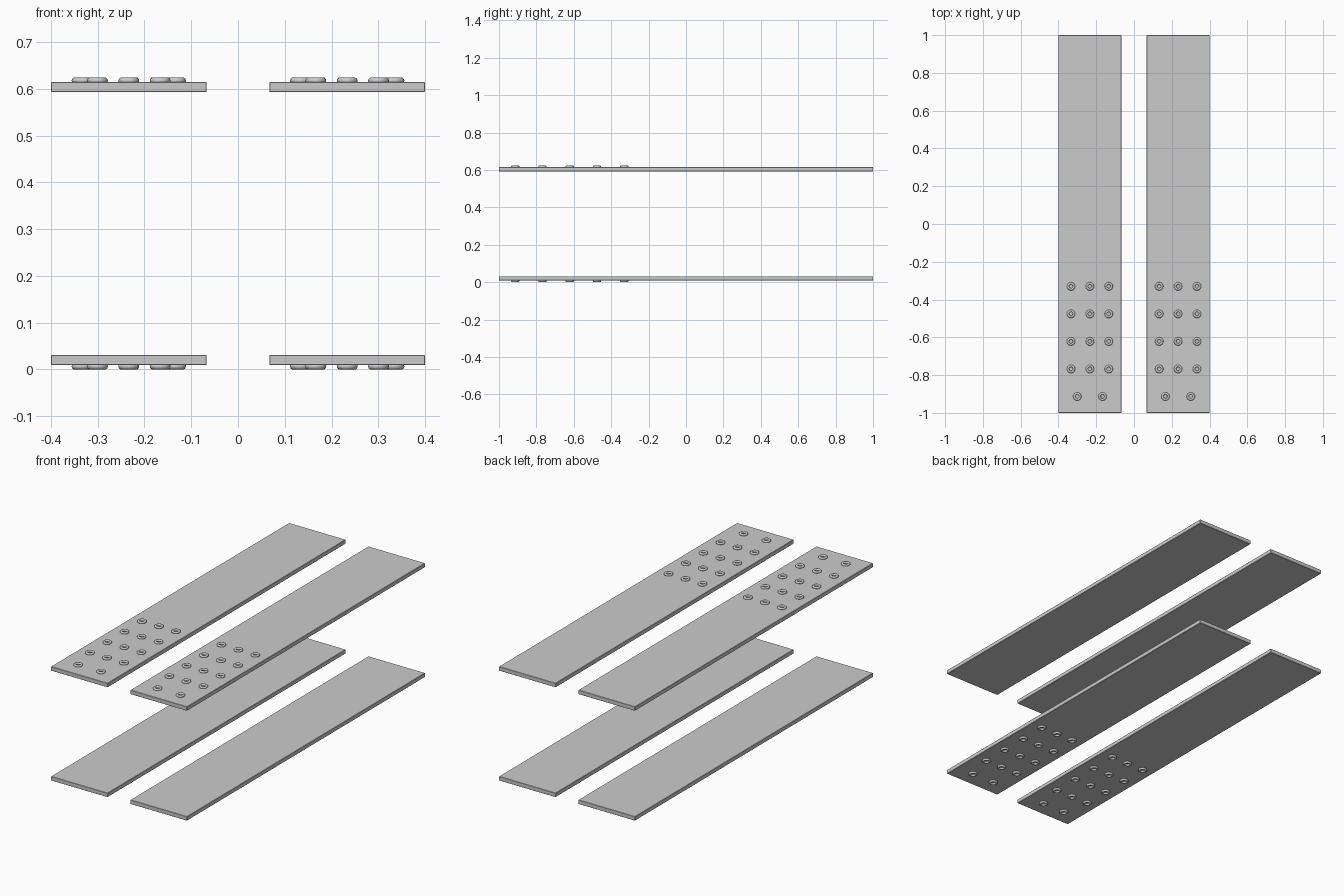
import bpy, bmesh, math

if "Cube" in bpy.data.objects:
    bpy.data.objects.remove(bpy.data.objects["Cube"])

W, L, T = 0.333, 2.0, 0.022      # strap width, length, thickness
CX = 0.2335                      # strap centre offset
RIM = 0.009                      # eyelet height
HEIGHT = 0.624
SEG = 16
# eyelet cross-section (radius, height above the strap)
PROFILE = [(0.0218, -0.001), (0.0222, 0.003), (0.021, 0.0065), (0.018, RIM),
           (0.014, RIM), (0.011, 0.0065), (0.0098, 0.003), (0.0095, -0.001)]


def finish(bm, name):
    bmesh.ops.recalc_face_normals(bm, faces=bm.faces[:])
    me = bpy.data.meshes.new(name)
    bm.to_mesh(me)
    bm.free()
    ob = bpy.data.objects.new(name, me)
    bpy.context.collection.objects.link(ob)
    return ob


def strap(name, x, z):
    bm = bmesh.new()
    bmesh.ops.create_cube(bm, size=1)
    for v in bm.verts:
        v.co = (x + v.co.x * W, v.co.y * L, z + v.co.z * T)
    bmesh.ops.bevel(bm, geom=bm.edges[:], offset=0.0015, segments=1, affect='EDGES')
    return finish(bm, name)


def eyelets(name, x, z, up):
    bm = bmesh.new()
    spots = [(c * 0.1, -0.33 - r * 0.1458) for r in range(4) for c in (-1, 0, 1)]
    spots += [(-0.067, -0.913), (0.067, -0.913)]
    for dx, y in spots:
        rings = []
        for i in range(SEG):
            a = 2 * math.pi * i / SEG
            rings.append([bm.verts.new((x + dx + r * math.cos(a), y + r * math.sin(a), z + up * h))
                          for r, h in PROFILE])
        for i in range(SEG):
            p, q = rings[i], rings[(i + 1) % SEG]
            for k in range(len(PROFILE)):
                n = (k + 1) % len(PROFILE)
                bm.faces.new((p[k], q[k], q[n], p[n])).smooth = True
    return finish(bm, name)


# Two stacked pairs, eyelets facing outward
for side, sx in (("left", -1), ("right", 1)):
    for level, up in (("upper", 1), ("lower", -1)):
        face = HEIGHT - RIM if up > 0 else RIM
        strap(f"{level}_{side}_strap", sx * CX, face - up * T / 2)
        eyelets(f"{level}_{side}_eyelets", sx * CX, face, up)
